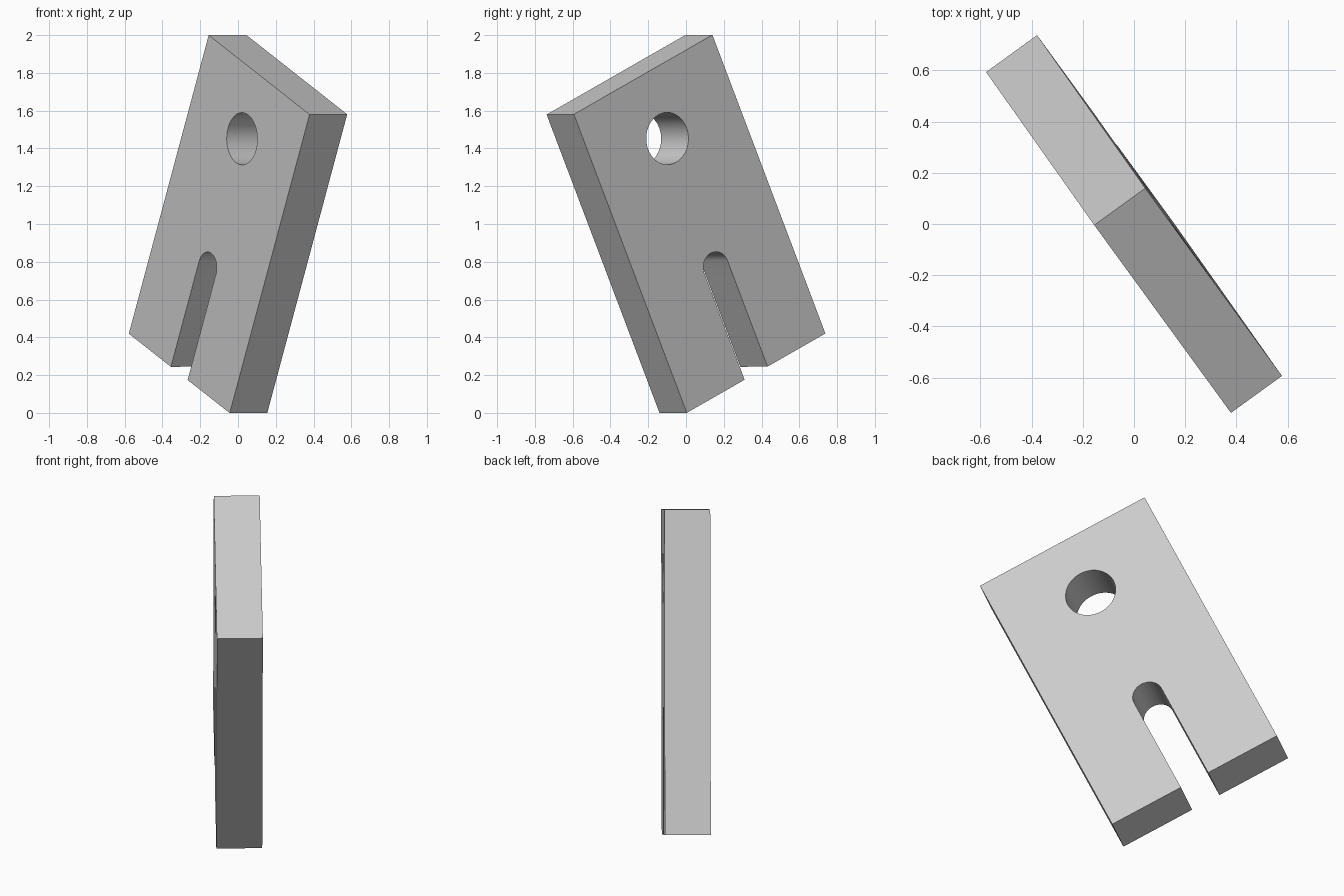
import bpy
import math
from mathutils import Matrix, Vector

cube = bpy.data.objects.get("Cube")
if cube:
    bpy.data.objects.remove(cube, do_unlink=True)

WIDTH, THICK, LENGTH = 1.0, 0.246, 1.742
HOLE_R, HOLE_Z = 0.138, LENGTH / 2 - 0.373
SLOT_R, SLOT_Z = 0.083, -LENGTH / 2 + 0.617


def make_box(name, size, z=0):
    bpy.ops.mesh.primitive_cube_add(size=1, location=(0, 0, z))
    ob = bpy.context.object
    ob.name = name
    ob.scale = size
    bpy.ops.object.transform_apply(location=True, rotation=False, scale=True)
    return ob


def make_bore(name, radius, z):
    bpy.ops.mesh.primitive_cylinder_add(vertices=64, radius=radius, depth=THICK * 2,
                                        location=(0, 0, z), rotation=(math.pi / 2, 0, 0))
    ob = bpy.context.object
    ob.name = name
    return ob


def cut(target, cutter):
    cutter.hide_render = True
    mod = target.modifiers.new(cutter.name, 'BOOLEAN')
    mod.operation = 'DIFFERENCE'
    mod.solver = 'EXACT'
    mod.object = cutter
    bpy.context.view_layer.objects.active = target
    bpy.ops.object.modifier_apply(modifier=mod.name)
    bpy.data.objects.remove(cutter, do_unlink=True)


# Flat plate with a round hole and a round-ended slot open at the lower edge
plate = make_box("slotted_plate", (WIDTH, THICK, LENGTH))
cut(plate, make_bore("hole_cutter", HOLE_R, HOLE_Z))
cut(plate, make_bore("slot_end_cutter", SLOT_R, SLOT_Z))
slot_len = SLOT_Z + LENGTH / 2 + 0.1
cut(plate, make_box("slot_cutter", (SLOT_R * 2, THICK * 2, slot_len), SLOT_Z - slot_len / 2))

# Plain grey material
grey = bpy.data.materials.new("light_grey")
grey.use_nodes = True
color = (0.6, 0.6, 0.6, 1)
grey.diffuse_color = color
grey.node_tree.nodes["Principled BSDF"].inputs["Base Color"].default_value = color
plate.data.materials.clear()
plate.data.materials.append(grey)

# Smooth bores, sharp edges
bpy.ops.object.select_all(action='DESELECT')
plate.select_set(True)
bpy.context.view_layer.objects.active = plate
bpy.ops.object.shade_smooth_by_angle(angle=math.radians(30))

# Tilt the plate into place
up = Vector((0.422, -0.597, 1.578)).normalized()
across = Vector((0.533, -0.732, -0.417))
across = (across - up * across.dot(up)).normalized()
through = up.cross(across)
turn = Matrix((across, through, up)).transposed().to_4x4()
plate.matrix_world = Matrix.Translation((0, 0, 1)) @ turn
